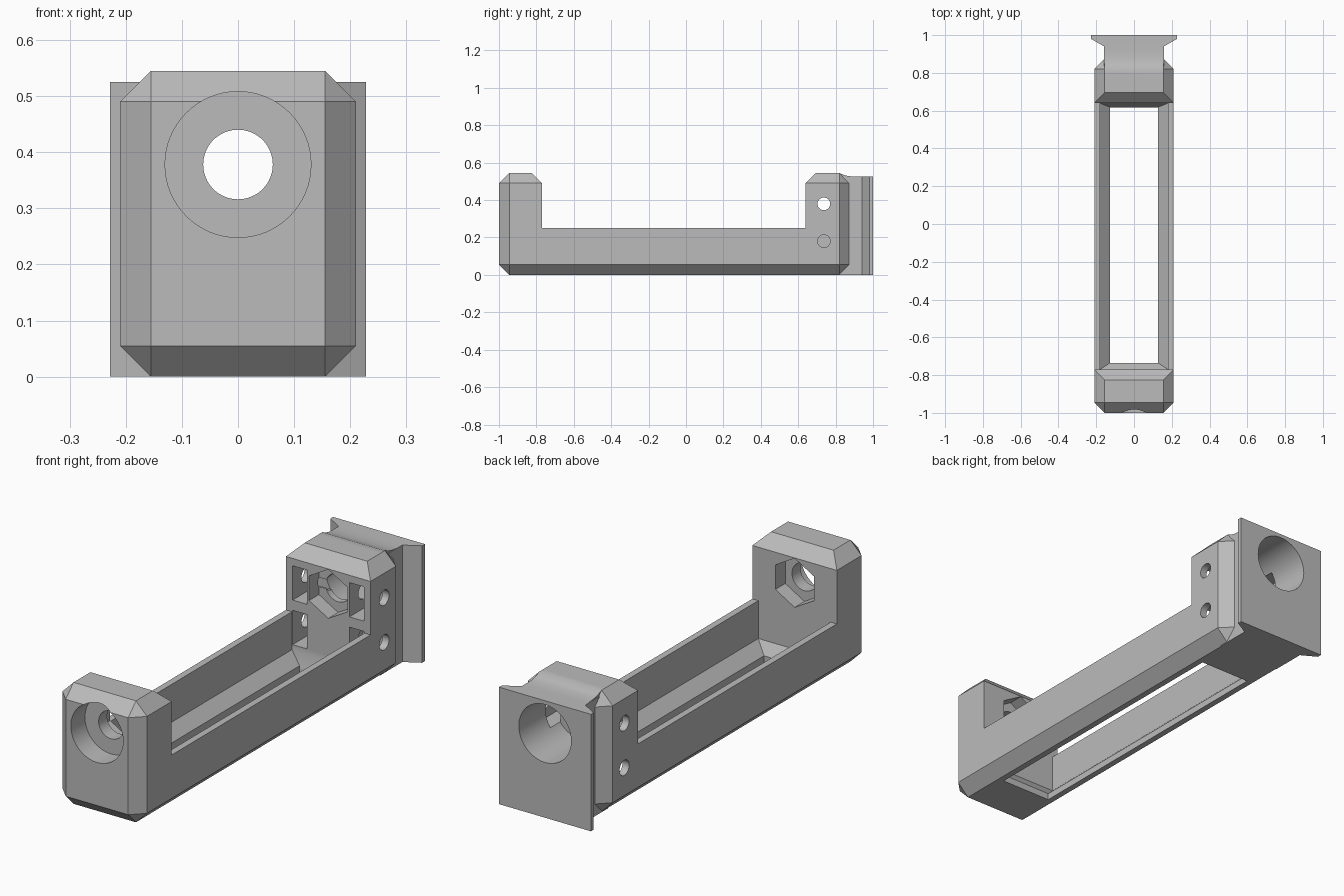
import bpy, bmesh, math

if "Cube" in bpy.data.objects:
    bpy.data.objects.remove(bpy.data.objects["Cube"])

grey = bpy.data.materials.new("mid_grey")
grey.diffuse_color = (0.5, 0.5, 0.5, 1)
grey.use_nodes = True
grey.node_tree.nodes["Principled BSDF"].inputs["Base Color"].default_value = grey.diffuse_color


def make(name, bm):
    bmesh.ops.recalc_face_normals(bm, faces=bm.faces[:])
    me = bpy.data.meshes.new(name)
    bm.to_mesh(me)
    bm.free()
    ob = bpy.data.objects.new(name, me)
    bpy.context.collection.objects.link(ob)
    me.materials.append(grey)
    return ob


def loft(name, rings):
    """Closed solid through equal-length rings of 3D points."""
    bm = bmesh.new()
    rows = [[bm.verts.new(p) for p in r] for r in rings]
    n = len(rows[0])
    for a, b in zip(rows, rows[1:]):
        for i in range(n):
            j = (i + 1) % n
            bm.faces.new((a[i], a[j], b[j], b[i]))
    bm.faces.new(rows[0])
    bm.faces.new(rows[-1])
    return make(name, bm)


def rect(x, y0, y1, z):
    return [(-x, y0, z), (x, y0, z), (x, y1, z), (-x, y1, z)]


def box(name, x0, x1, y0, y1, z0, z1):
    return loft(name, [[(x0, y0, z), (x1, y0, z), (x1, y1, z), (x0, y1, z)]
                       for z in (z0, z1)])


def prism_x(name, pts, x):
    return loft(name, [[(s, y, z) for y, z in pts] for s in (-x, x)])


def rod(name, axis, r, a, b, n=64, y=0.0, z=0.378):
    """Round or hexagonal bar along x or y, with a corner pointing up."""
    rings = []
    for t in (a, b):
        ring = []
        for i in range(n):
            w = math.tau * i / n
            u, v = r * math.sin(w), z + r * math.cos(w)
            ring.append((u, t, v) if axis == 'y' else (t, y + u, v))
        rings.append(ring)
    return loft(name, rings)


def combine(ob, tool, op='DIFFERENCE'):
    tool.hide_render = True
    m = ob.modifiers.new("bool", 'BOOLEAN')
    m.operation, m.object, m.solver = op, tool, 'EXACT'
    bpy.context.view_layer.objects.active = ob
    bpy.ops.object.modifier_apply(modifier=m.name)
    bpy.data.objects.remove(tool)


# Chamfered block that becomes both end blocks and the rails
bm = bmesh.new()
bmesh.ops.create_cube(bm, size=1)
for v in bm.verts:
    v.co.x *= 0.42
    v.co.y = v.co.y * 1.875 - 0.0625
    v.co.z = (v.co.z + 0.5) * 0.545
bmesh.ops.bevel(bm, geom=bm.edges[:], offset=0.055, segments=1, affect='EDGES')
body = make("holder_body", bm)

# Gap between the end blocks, with chamfered upper lips
combine(body, prism_x("gap", [(-0.77, 0.25), (0.64, 0.25), (0.64, 0.49), (0.745, 0.595),
                              (-0.875, 0.595), (-0.77, 0.49)], 0.4))

# Cavity between the rails, tapering to a slot in the floor
combine(body, loft("cavity", [rect(0.127, -0.735, 0.618, -0.1), rect(0.127, -0.735, 0.618, 0.03),
                              rect(0.18, -0.77, 0.64, 0.08), rect(0.18, -0.77, 0.64, 0.3)]))

# Dovetail foot at the back, and the ramp leading down to it
half = [(0.158, 0.78), (0.158, 0.94), (0.228, 0.98), (0.228, 1.0)]
outline = half + [(-x, y) for x, y in reversed(half)]
combine(body, loft("dovetail", [[(x, y, z) for x, y in outline] for z in (0, 0.525)]), 'UNION')
combine(body, prism_x("ramp", [(0.79, 0.4), (0.79, 0.545), (0.82, 0.545), (0.845, 0.534),
                               (0.87, 0.528), (0.91, 0.525), (0.91, 0.4)], 0.155), 'UNION')

# Main bolt bores, counterbores and hexagonal nut pockets
combine(body, rod("bolt_hole", 'y', 0.062, -1.1, 1.1))
combine(body, rod("front_counterbore", 'y', 0.13, -1.1, -0.9))
combine(body, rod("back_bore", 'y', 0.13, 0.74, 1.1))
combine(body, rod("front_hex", 'y', 0.11, -0.84, -0.7, 6))
combine(body, rod("back_hex", 'y', 0.11, 0.55, 0.71, 6))

# Square nut slots and side screw holes in the back block
for s in (-1, 1):
    for z in (0.38, 0.18):
        a, b = sorted((s * 0.105, s * 0.177))
        combine(body, box("nut_slot", a, b, 0.6, 0.81, z - 0.077, z + 0.077))
    combine(body, rod("side_hole", 'x', 0.034, s * 0.08, s * 0.3, 32, 0.737, 0.18))
combine(body, rod("cross_hole", 'x', 0.034, -0.3, 0.3, 32, 0.737, 0.38))

bpy.ops.object.select_all(action='DESELECT')
body.select_set(True)
bpy.context.view_layer.objects.active = body
bpy.ops.object.shade_smooth_by_angle(angle=math.radians(25))
